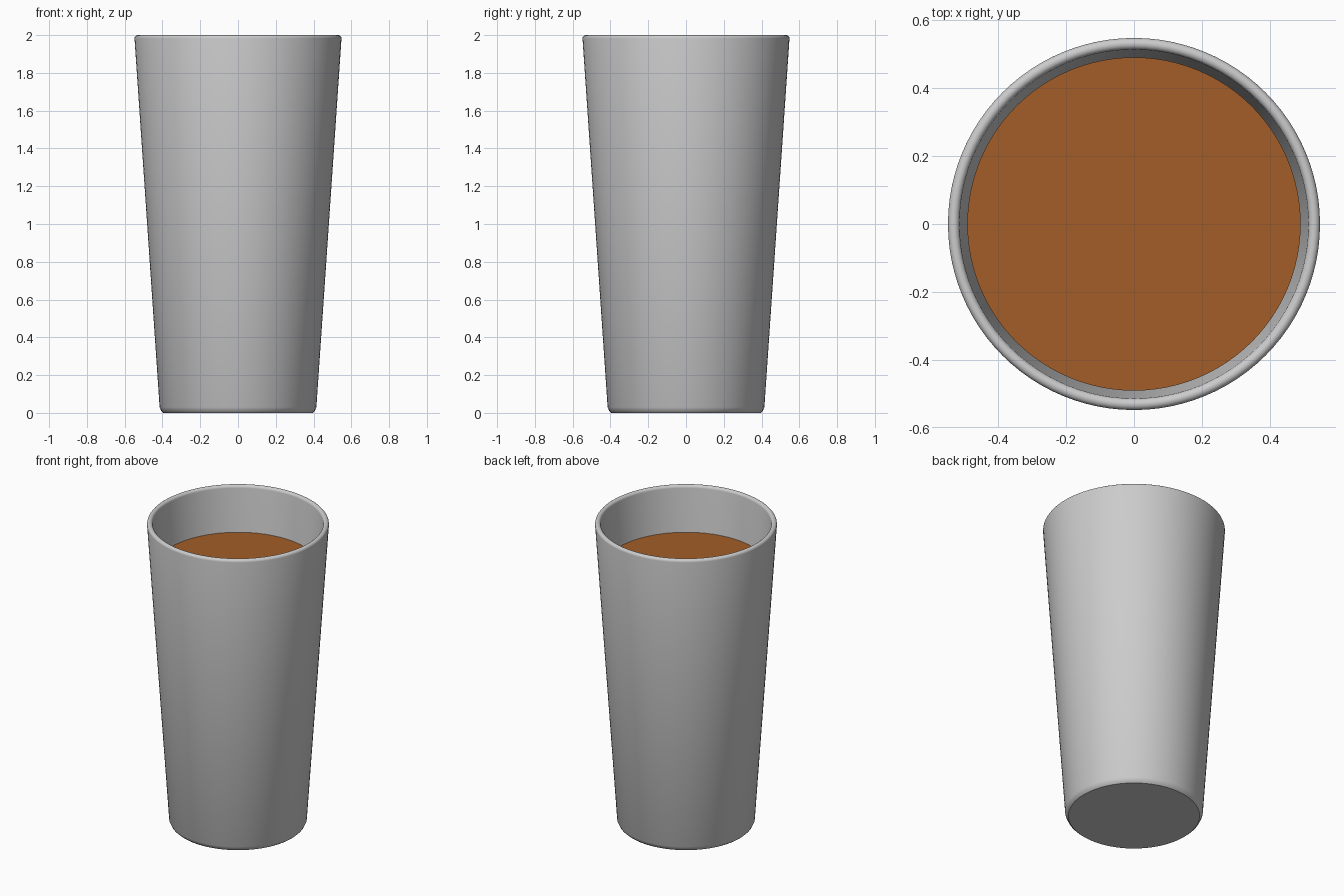
import bpy, bmesh, math

if "Cube" in bpy.data.objects:
    bpy.data.objects.remove(bpy.data.objects["Cube"])

SEGMENTS = 96


def lathe(name, profile):
    """Revolve an (r, z) profile that starts and ends on the axis."""
    bm = bmesh.new()
    verts = [bm.verts.new((r, 0, z)) for r, z in profile]
    edges = [bm.edges.new(pair) for pair in zip(verts, verts[1:])]
    bmesh.ops.spin(bm, geom=verts + edges, cent=(0, 0, 0), axis=(0, 0, 1),
                   angle=2 * math.pi, steps=SEGMENTS)
    bmesh.ops.remove_doubles(bm, verts=bm.verts, dist=1e-4)
    bmesh.ops.recalc_face_normals(bm, faces=bm.faces)
    mesh = bpy.data.meshes.new(name)
    bm.to_mesh(mesh)
    bm.free()
    obj = bpy.data.objects.new(name, mesh)
    bpy.context.collection.objects.link(obj)
    bpy.ops.object.select_all(action='DESELECT')
    obj.select_set(True)
    bpy.context.view_layer.objects.active = obj
    bpy.ops.object.shade_smooth_by_angle(angle=math.radians(35))
    return obj


# Glass: tapered wall, bevelled foot, rounded lip, thick floor
lip_r = 0.017
lip = [(0.531 + lip_r * math.cos(math.pi * i / 8),
        2 - lip_r + lip_r * math.sin(math.pi * i / 8)) for i in range(9)]
glass = lathe("glass", [(0, 0), (0.395, 0), (0.406, 0.01), (0.415, 0.03)]
              + lip + [(0.388, 0.08), (0, 0.08)])

# Drink: solid body just inside the wall
drink = lathe("drink", [(0, 0.085), (0.385, 0.085), (0.491, 1.7), (0, 1.7)])
amber = bpy.data.materials.new("amber_drink")
amber.diffuse_color = (0.36, 0.11, 0.02, 1)
amber.use_nodes = True
amber.node_tree.nodes["Principled BSDF"].inputs["Base Color"].default_value = amber.diffuse_color
drink.data.materials.append(amber)
